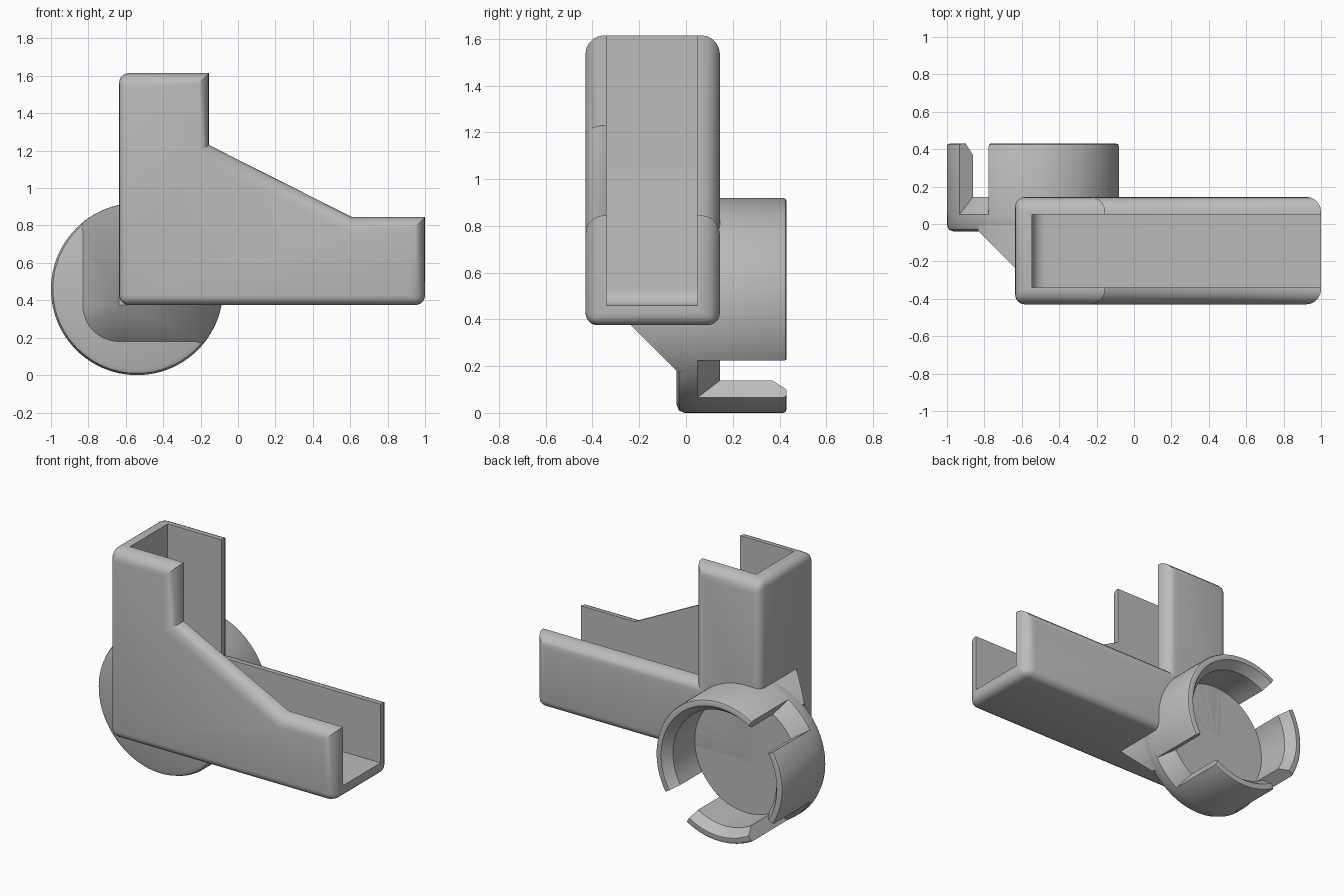
import bpy, bmesh
from math import radians, cos, sin, pi

if "Cube" in bpy.data.objects:
    bpy.data.objects.remove(bpy.data.objects["Cube"], do_unlink=True)

grey = bpy.data.materials.new("plain grey")
grey.use_nodes = True
grey.diffuse_color = (0.5, 0.5, 0.5, 1)
grey.node_tree.nodes["Principled BSDF"].inputs["Base Color"].default_value = (0.5, 0.5, 0.5, 1)

# Shared dimensions
LEFT, RIGHT, BOTTOM, TOP = -0.635, 1.0, 0.375, 1.615
FRONT, BACK, MIDDLE = -0.43, 0.145, -0.14
STEP_X, STEP_Z = -0.155, 0.845
CUP_X, CUP_Z, CUP_R, CUP_IN = -0.54, 0.46, 0.46, 0.375


def finish(name, bm):
    bmesh.ops.recalc_face_normals(bm, faces=bm.faces)
    mesh = bpy.data.meshes.new(name)
    bm.to_mesh(mesh)
    bm.free()
    mesh.materials.append(grey)
    obj = bpy.data.objects.new(name, mesh)
    bpy.context.collection.objects.link(obj)
    return obj


def activate(obj):
    bpy.ops.object.select_all(action='DESELECT')
    obj.select_set(True)
    bpy.context.view_layer.objects.active = obj


def apply(obj, kind, **settings):
    activate(obj)
    mod = obj.modifiers.new(kind, kind)
    for key, value in settings.items():
        setattr(mod, key, value)
    bpy.ops.object.modifier_apply(modifier=mod.name)


def boolean(obj, other, operation='DIFFERENCE'):
    apply(obj, 'BOOLEAN', object=other, operation=operation, solver='EXACT')


def smooth(obj):
    activate(obj)
    bpy.ops.object.shade_smooth_by_angle(angle=radians(35))


def prism(name, points, y_a, y_b, weigh=None):
    """Extrude an xz profile along y; weigh(i, kind) gives bevel weights."""
    bm = bmesh.new()
    a = [bm.verts.new((x, y_a, z)) for x, z in points]
    b = [bm.verts.new((x, y_b, z)) for x, z in points]
    bm.faces.new(a)
    bm.faces.new(b[::-1])
    n = len(points)
    for i in range(n):
        j = (i + 1) % n
        bm.faces.new((a[i], b[i], b[j], a[j]))
    if weigh:
        layer = bm.edges.layers.float.new("bevel_weight_edge")
        for i in range(n):
            bm.edges.get((a[i], a[(i + 1) % n]))[layer] = weigh(i, "rim")
            bm.edges.get((a[i], b[i]))[layer] = weigh(i, "corner")
    return finish(name, bm)


def lathe(name, profile, start=0, end=360, steps=96):
    """Turn an (r, y) profile about the cup axis, capping partial turns."""
    bm = bmesh.new()
    rings = []
    for k in range(steps + 1):
        t = radians(start + (end - start) * k / steps)
        rings.append([bm.verts.new((CUP_X + r * cos(t), y, CUP_Z + r * sin(t)))
                      for r, y in profile])
    n = len(profile)
    for p, q in zip(rings, rings[1:]):
        for i in range(n):
            j = (i + 1) % n
            if profile[i][0] + profile[j][0] > 0:
                bm.faces.new((p[i], p[j], q[j], q[i]))
    if end - start < 360:
        bm.faces.new(rings[0])
        bm.faces.new(rings[-1])
    bmesh.ops.remove_doubles(bm, verts=bm.verts, dist=1e-5)
    bmesh.ops.dissolve_degenerate(bm, dist=1e-5, edges=bm.edges)
    return finish(name, bm)


# Cavity cutter, with a fillet where floor meets upright
fillet = 0.07
in_x, in_z = -0.545, 0.46
curve = [(in_x + fillet * (1 - cos(t)), in_z + fillet * (1 - sin(t)))
         for t in (k * pi / 12 for k in range(7))]
cavity = prism("cavity_cutter", curve + [(2, in_z), (2, 3), (in_x, 3)], -0.34, 0.05)

# Channel halves: braced front side and stepped back side
base = [(LEFT, TOP), (LEFT, BOTTOM), (RIGHT, BOTTOM), (RIGHT, STEP_Z)]
brace = [(0.61, STEP_Z), (STEP_X, 1.23), (STEP_X, TOP)]
step = [(STEP_X, STEP_Z), (STEP_X, TOP)]


def weigh(i, kind):
    if kind == "rim":
        return 0.65 if i < 2 else 1.0
    return 0.65 if i < 3 else 0.0


for name, extra, y in (("front_channel_half", brace, FRONT), ("back_channel_half", step, BACK)):
    half = prism(name, base + extra, y, MIDDLE, weigh)
    apply(half, 'BEVEL', width=0.08, segments=5, limit_method='WEIGHT')
    boolean(half, cavity)
    smooth(half)

# Cup floor, sloping down around its rim
cup_floor = lathe("cup_floor", [(0, -0.04), (0.425, -0.04), (0.45, -0.03), (CUP_R, -0.005),
                                (CUP_R, 0.05), (CUP_IN, BACK), (0, BACK)])
boolean(cup_floor, cavity)
smooth(cup_floor)

# Cup walls, parted by three slots
wall = [(CUP_IN, BACK), (CUP_R, 0.05), (CUP_R, 0.415), (0.455, 0.426), (0.445, 0.43),
        (0.42, 0.43), (CUP_IN, 0.37)]
for name, start, end in (("cup_wall_long", -31, 121), ("cup_wall_side", 149, 211),
                         ("cup_wall_bottom", 239, 301)):
    smooth(lathe(name, wall, start, end, (end - start) // 3))

# Sloped gusset from the channel corner out to the cup
reach = 0.2
arc = [(LEFT - reach * cos(t), BOTTOM - reach * sin(t)) for t in (k * pi / 24 for k in range(13))]
outer = arc + [(0.3, BOTTOM - reach), (0.3, 1.2), (LEFT - reach, 1.2)]
inner = [(LEFT, BOTTOM), (0.3, BOTTOM), (0.3, 1.2), (LEFT, 1.2)]
bm = bmesh.new()
for outline, y in ((inner, -0.235), (outer, -0.035), (outer, 0.0)):
    for x, z in outline:
        bm.verts.new((x, y, z))
hull = bmesh.ops.convex_hull(bm, input=bm.verts)
bmesh.ops.dissolve_limit(bm, angle_limit=0.01, verts=bm.verts, edges=bm.edges)
gusset = finish("gusset", bm)
trim = lathe("gusset_trim", [(0, -0.5), (CUP_R - 0.001, -0.5), (CUP_R - 0.001, 0.3), (0, 0.3)])
boolean(gusset, trim, 'INTERSECT')
boolean(gusset, cavity)
smooth(gusset)

for helper in (cavity, trim):
    bpy.data.objects.remove(helper, do_unlink=True)
